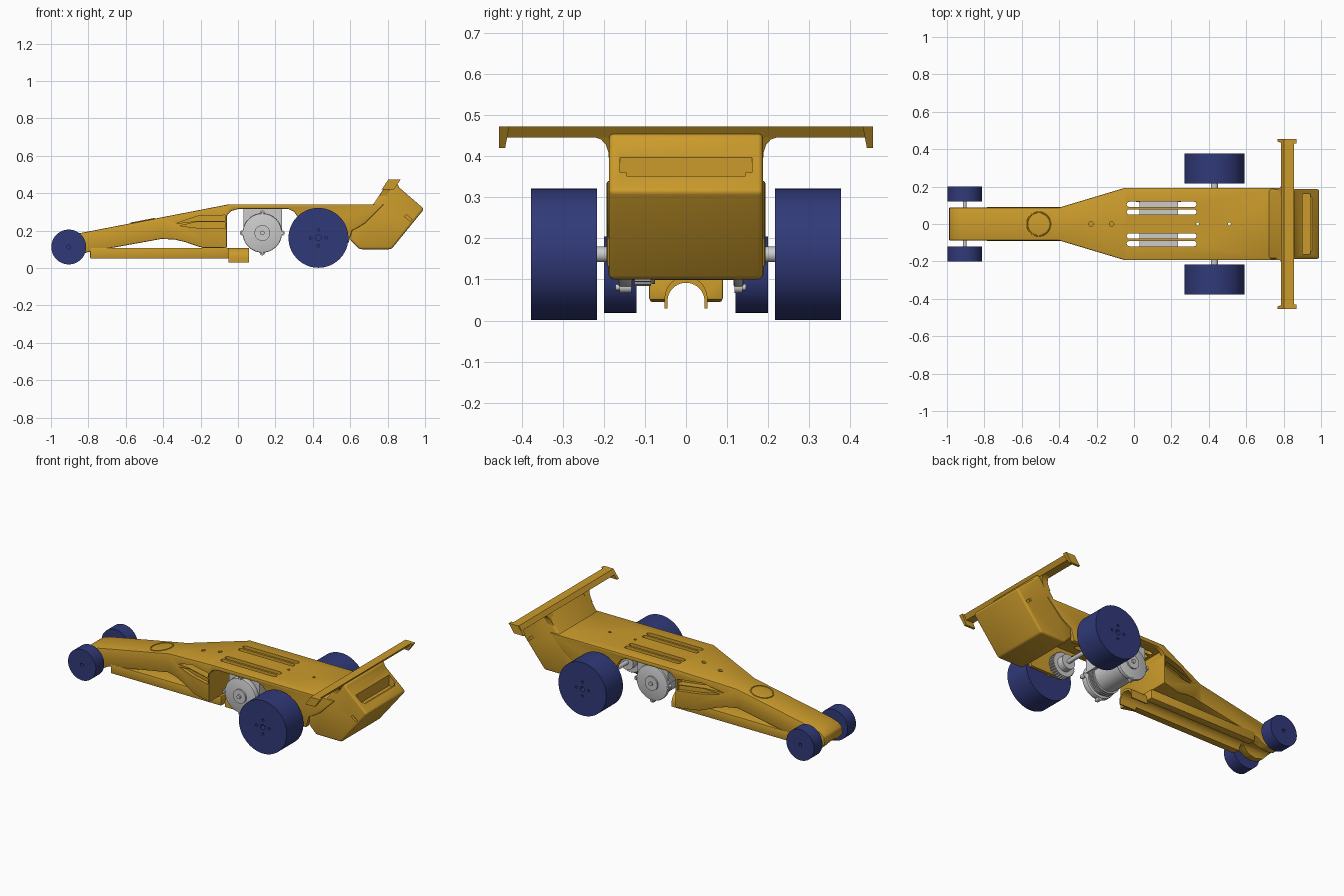
import bpy, bmesh, math
from mathutils import Vector

if "Cube" in bpy.data.objects:
    bpy.data.objects.remove(bpy.data.objects["Cube"])


def material(name, rgb):
    m = bpy.data.materials.new(name)
    m.diffuse_color = (*rgb, 1)
    m.use_nodes = True
    m.node_tree.nodes["Principled BSDF"].inputs["Base Color"].default_value = m.diffuse_color
    return m


GOLD = material("gold", (0.60, 0.33, 0.025))
BLUE = material("blue", (0.03, 0.042, 0.19))


def prism(name, pts, axis, a, b, mat=None):
    """Extrude a 2D outline along an axis from a to b."""
    place = {'x': lambda u, v, d: (d, u, v), 'y': lambda u, v, d: (u, d, v),
             'z': lambda u, v, d: (u, v, d)}[axis]
    bm = bmesh.new()
    lo = [bm.verts.new(place(u, v, a)) for u, v in pts]
    hi = [bm.verts.new(place(u, v, b)) for u, v in pts]
    bm.faces.new(lo)
    bm.faces.new(hi)
    for i in range(len(pts)):
        j = (i + 1) % len(pts)
        bm.faces.new((lo[i], lo[j], hi[j], hi[i]))
    bmesh.ops.recalc_face_normals(bm, faces=bm.faces)
    me = bpy.data.meshes.new(name)
    bm.to_mesh(me)
    bm.free()
    ob = bpy.data.objects.new(name, me)
    bpy.context.collection.objects.link(ob)
    if mat:
        me.materials.append(mat)
    return ob


def arc(cx, cy, r, a0=0, a1=360, n=48):
    full = abs(a1 - a0) == 360
    k = n if full else n - 1
    return [(cx + r * math.cos(math.radians(a0 + (a1 - a0) * i / k)),
             cy + r * math.sin(math.radians(a0 + (a1 - a0) * i / k))) for i in range(n)]


def rect(u0, v0, u1, v1):
    return [(u0, v0), (u1, v0), (u1, v1), (u0, v1)]


def apply(ob, kind, **props):
    mod = ob.modifiers.new(kind, kind)
    for k, v in props.items():
        setattr(mod, k, v)
    bpy.context.view_layer.objects.active = ob
    bpy.ops.object.modifier_apply(modifier=mod.name)


def boolean(ob, cutter, op='DIFFERENCE', keep=False):
    apply(ob, 'BOOLEAN', object=cutter, operation=op, solver='EXACT')
    if not keep:
        bpy.data.objects.remove(cutter)


def bevel(ob, width, segments=2):
    apply(ob, 'BEVEL', width=width, segments=segments, limit_method='ANGLE',
          angle_limit=math.radians(35))


# body shell: side profile intersected with the top outline
side = [(-0.82, 0.191), (-0.05, 0.34), (0.78, 0.34), (0.68, 0.24), (0.64, 0.215),
        (0.61, 0.20), (0.59, 0.13), (0.36, 0.13), (0.345, 0.2), (0.325, 0.265),
        (0.3, 0.3), (0.27, 0.315), (0.0, 0.315), (-0.035, 0.305), (-0.06, 0.28),
        (-0.06, 0.106), (-0.19, 0.108), (-0.23, 0.12), (-0.28, 0.138), (-0.34, 0.152),
        (-0.41, 0.155), (-0.81, 0.083), (-0.86, 0.055), (-0.91, 0.045), (-0.96, 0.06),
        (-0.99, 0.095), (-0.985, 0.135), (-0.96, 0.158), (-0.92, 0.171)]
plan = [(-1.0, 0.088), (-0.4, 0.088), (-0.05, 0.193), (0.9, 0.193)]
plan += [(x, -y) for x, y in reversed(plan)]
body = prism("body_shell", side, 'y', -0.3, 0.3, GOLD)
boolean(body, prism("cut", plan, 'z', -0.1, 0.6), 'INTERSECT')
bevel(body, 0.006)
boolean(body, prism("cut", rect(-0.059, -0.168, 0.72, 0.168), 'z', 0.0, 0.316))

# wire tunnel running under the whole car
tunnel = prism("tunnel_cutter", [(0.045, -0.05)] + arc(0, 0.047, 0.045, 0, 180, 24)
               + [(-0.045, -0.05)], 'x', -1.2, 0.3)
boolean(body, tunnel, keep=True)

# cooling slots and screw holes in the top deck
for y in (-0.105, -0.064, 0.064, 0.105):
    x0, x1 = (-0.025, 0.32)
    slot = arc(x1, y, 0.014, -90, 90, 12) + arc(x0, y, 0.014, 90, 270, 12)
    boolean(body, prism("cut", slot, 'z', 0.29, 0.37))
for x, r in ((-0.23, 0.012), (-0.12, 0.012), (0.34, 0.008), (0.51, 0.008)):
    boolean(body, prism("cut", arc(x, 0, r, n=20), 'z', 0.26, 0.37))


# stepped side ducts that follow the taper of the body
def duct(pts, depth, s):
    c = prism("cut", pts, 'y', -depth, 0.1)
    for v in c.data.vertices:
        w = 0.088 + 0.105 * min(max((v.co.x + 0.4) / 0.35, 0), 1)
        v.co.y = s * (v.co.y + w)
    bm = bmesh.new()
    bm.from_mesh(c.data)
    bmesh.ops.recalc_face_normals(bm, faces=bm.faces)
    bm.to_mesh(c.data)
    bm.free()
    return c


for s in (-1, 1):
    boolean(body, duct([(-0.33, 0.238), (-0.21, 0.279), (-0.07, 0.282), (-0.07, 0.25),
                        (-0.23, 0.25)], 0.045, s))
    boolean(body, duct([(-0.31, 0.225), (-0.22, 0.246), (-0.07, 0.246), (-0.07, 0.212),
                        (-0.2, 0.212)], 0.022, s))

# round badge ring on the nose
bpy.ops.mesh.primitive_torus_add(major_radius=0.063, minor_radius=0.004, major_segments=48,
                                 minor_segments=8, location=(-0.51, 0, 0.251),
                                 rotation=(0, -math.atan(0.193), 0))
bpy.context.object.name = "nose_ring"
bpy.context.object.data.materials.append(GOLD)

# lower keel and the guide arch at its end
keel = prism("keel", rect(-0.79, 0.05, -0.05, 0.107), 'y', -0.09, 0.09, GOLD)
bevel(keel, 0.005)
boolean(keel, tunnel, keep=True)
guide = prism("guide_arch", [(-0.052, 0.03)] + arc(0, 0.055, 0.052, 180, 0, 24)
              + [(0.052, 0.03)], 'x', -0.052, 0.06, GOLD)
boolean(guide, tunnel)

# tail box with sloped faces, rear recess and side notches
tail = prism("tail_box", [(0.60, 0.15), (0.65, 0.1), (0.82, 0.1), (0.995, 0.315),
                          (0.862, 0.43), (0.85, 0.455), (0.80, 0.455), (0.72, 0.335),
                          (0.62, 0.325)], 'y', -0.187, 0.187, GOLD)
bevel(tail, 0.012, 3)
boolean(tail, prism("cut", rect(0.90, 0.332, 0.943, 0.5), 'y', -0.16, 0.16))
boolean(tail, prism("cut", rect(0.943, 0.352, 1.05, 0.5), 'y', -0.145, 0.145))
for s in (-1, 1):
    notch = [(0.89, 0.275), (0.92, 0.25), (0.93, 0.26), (0.90, 0.285)]
    boolean(tail, prism("cut", notch, 'y', s * 0.172, s * 0.23))
    prism("side_screw", arc(0.70, 0.29, 0.013, n=24), 'y', s * 0.17, s * 0.192, GOLD)

# wing blade, its flared roots and end plates
prism("wing_blade", [(0.785, 0.446), (0.835, 0.446), (0.855, 0.472), (0.803, 0.472)],
      'y', -0.45, 0.45, GOLD)
for s in (-1, 1):
    root = [(s * y, z) for y, z in ((0.15, 0.39), (0.187, 0.385), (0.189, 0.41), (0.195, 0.428),
                                    (0.207, 0.441), (0.228, 0.448), (0.15, 0.45))]
    flare = prism("wing_root", root, 'x', 0.795, 0.835, GOLD)
    for v in flare.data.vertices:
        v.co.x += (v.co.z - 0.45) * 0.6
    plate = prism("end_plate", [(0.768, 0.42), (0.833, 0.42), (0.869, 0.472), (0.805, 0.472)],
                  'y', s * 0.43, s * 0.455, GOLD)
    for v in plate.data.vertices:
        if v.co.z < 0.43 and abs(v.co.y) < 0.44:
            v.co.y = s * 0.44


# wheels with hub holes
def wheel(name, x, z, r, y0, y1, holes):
    for s in (-1, 1):
        w = prism(name, arc(x, z, r, n=72), 'y', s * y0, s * y1, BLUE)
        for hx, hz, hr in holes:
            boolean(w, prism("cut", arc(x + hx, z + hz, hr, n=16), 'y',
                             s * (y1 - 0.03), s * (y1 + 0.05)))


wheel("front_wheel", -0.905, 0.112, 0.093, 0.12, 0.20, [(0, 0, 0.01)])
wheel("rear_wheel", 0.43, 0.161, 0.16, 0.217, 0.377,
      [(0, 0, 0.015)] + [(x, z, 0.007) for x, z in arc(0, 0, 0.042, n=4)])

# axles, bearings and drive gear
prism("front_axle", arc(-0.905, 0.112, 0.009, n=24), 'y', -0.14, 0.14)
prism("rear_axle", arc(0.43, 0.161, 0.013, n=24), 'y', -0.23, 0.23)
for s in (-1, 1):
    prism("axle_bearing", arc(0.43, 0.161, 0.019, n=24), 'y', s * 0.16, s * 0.218)
teeth = [(0.43 + (0.077 if i % 4 < 2 else 0.071) * math.cos(i * math.pi / 60),
          0.161 + (0.077 if i % 4 < 2 else 0.071) * math.sin(i * math.pi / 60))
         for i in range(120)]
prism("drive_gear", teeth, 'y', -0.125, -0.085)
prism("gear_hub", arc(0.43, 0.161, 0.045, n=32), 'y', -0.085, -0.045)

# motor: can, end caps with bolts, shaft, pinion and mount
MX, MZ = 0.13, 0.187
prism("motor_can", arc(MX, MZ, 0.088, n=48), 'y', -0.13, 0.12)
for name, y0, y1 in (("motor_front_cap", -0.165, -0.13), ("motor_rear_cap", 0.115, 0.14)):
    cap = prism(name, arc(MX, MZ, 0.105, n=48), 'y', y0, y1)
    bevel(cap, 0.006)
    out = y0 if y0 < 0 else y1
    d = math.copysign(0.006, out)
    for i in range(4):
        bx, bz = arc(MX, MZ, 0.106, n=4)[i]
        prism("cap_lug", arc(bx, bz, 0.014, n=16), 'y', y0 + 0.003, y1 - 0.003)
        prism("cap_bolt", arc(bx, bz, 0.008, n=12), 'y', out - d, out + d)
    prism("motor_boss", arc(MX, MZ, 0.042, n=32), 'y', out - d, out + 1.5 * d)
    prism("motor_shaft", arc(MX, MZ, 0.012, n=16), 'y', out - d, out + 3 * d)
for y in (-0.11, -0.095, -0.08):
    prism("motor_fin", arc(MX, MZ, 0.098, n=48), 'y', y - 0.004, y + 0.004)
prism("motor_mount", rect(0.03, 0.2, 0.235, 0.314), 'y', -0.13, 0.13)

# smooth shading with crisp edges
bpy.ops.object.select_all(action='SELECT')
bpy.context.view_layer.objects.active = body
bpy.ops.object.shade_smooth_by_angle(angle=math.radians(30))
